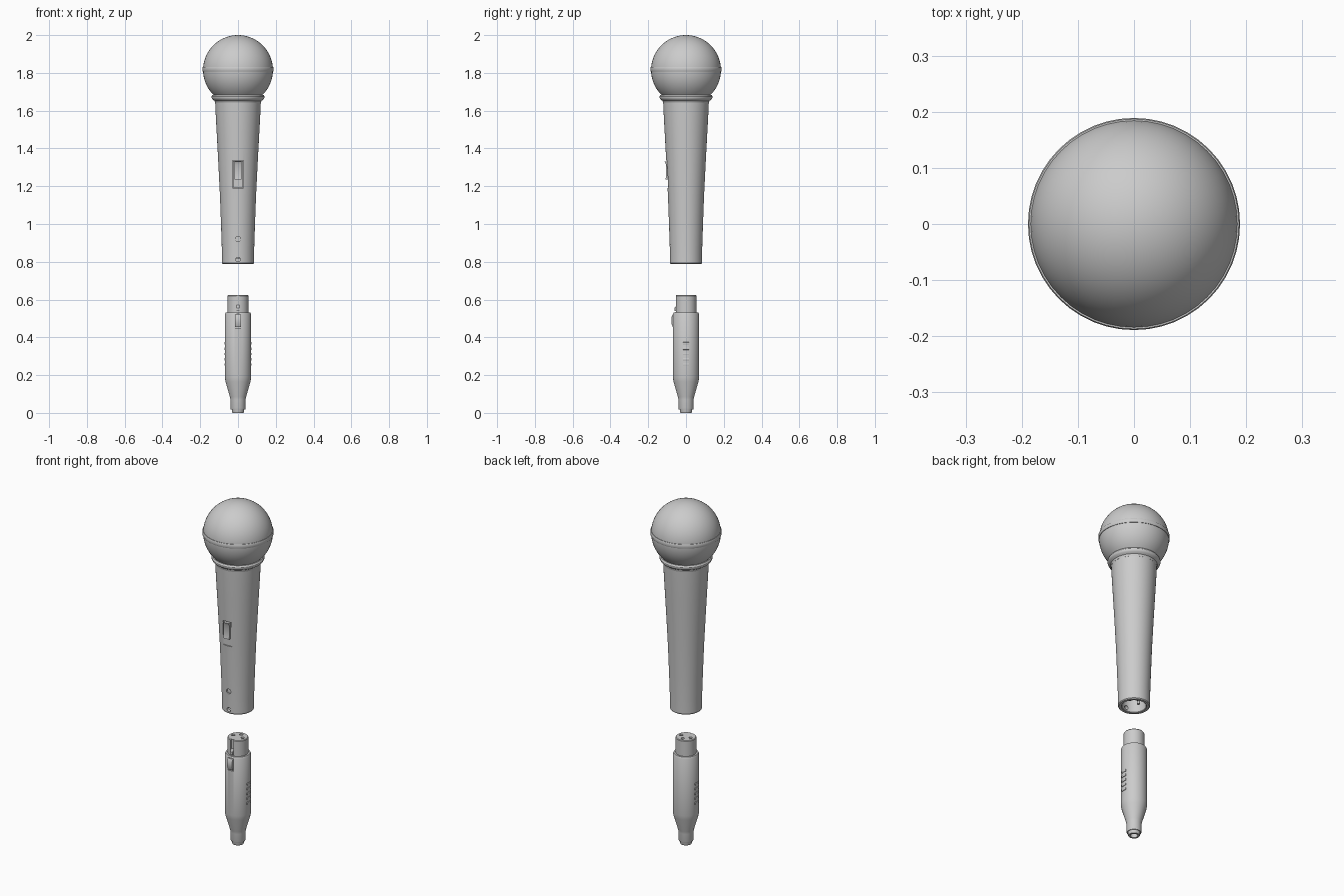
import bpy, bmesh, math
from mathutils import Matrix, Vector

if "Cube" in bpy.data.objects:
    bpy.data.objects.remove(bpy.data.objects["Cube"])


def finish(name, bm, angle=30):
    bmesh.ops.recalc_face_normals(bm, faces=bm.faces)
    me = bpy.data.meshes.new(name)
    bm.to_mesh(me)
    bm.free()
    ob = bpy.data.objects.new(name, me)
    bpy.context.collection.objects.link(ob)
    smooth(ob, angle)
    return ob


def smooth(ob, angle=30):
    bpy.ops.object.select_all(action='DESELECT')
    ob.select_set(True)
    bpy.context.view_layer.objects.active = ob
    bpy.ops.object.shade_smooth_by_angle(angle=math.radians(angle))


def lathe(name, profile, steps=48):
    """Revolve (radius, z) points around the z axis."""
    bm = bmesh.new()
    vs = [bm.verts.new((r, 0, z)) for r, z in profile]
    es = [bm.edges.new(p) for p in zip(vs, vs[1:])]
    bmesh.ops.spin(bm, geom=vs + es, cent=(0, 0, 0), axis=(0, 0, 1),
                   angle=math.tau, steps=steps)
    bmesh.ops.remove_doubles(bm, verts=bm.verts, dist=1e-5)
    return finish(name, bm)


def box(name, lo, hi, bevel=0.0):
    bm = bmesh.new()
    lo, hi = Vector(lo), Vector(hi)
    bmesh.ops.create_cube(bm, size=1, matrix=Matrix.Translation((lo + hi) / 2)
                          @ Matrix.Diagonal((*(hi - lo), 1)))
    if bevel:
        bmesh.ops.bevel(bm, geom=bm.edges[:], offset=bevel, segments=2,
                        profile=0.5, affect='EDGES')
    return finish(name, bm)


def rod(name, r, start, end, segs=16):
    bm = bmesh.new()
    a, b = Vector(start), Vector(end)
    rot = (b - a).to_track_quat('Z', 'Y').to_matrix().to_4x4()
    bmesh.ops.create_cone(bm, cap_ends=True, segments=segs, radius1=r, radius2=r,
                          depth=(b - a).length,
                          matrix=Matrix.Translation((a + b) / 2) @ rot)
    return finish(name, bm)


def side_wedge(name, outline, half_width):
    """Extrude a (y, z) outline across x."""
    bm = bmesh.new()
    f = bm.faces.new([bm.verts.new((-half_width, y, z)) for y, z in outline])
    ext = bmesh.ops.extrude_face_region(bm, geom=[f])['geom']
    bmesh.ops.translate(bm, vec=(2 * half_width, 0, 0),
                        verts=[v for v in ext if isinstance(v, bmesh.types.BMVert)])
    return finish(name, bm)


def cut(ob, cutters):
    for c in cutters:
        m = ob.modifiers.new('cut', 'BOOLEAN')
        m.operation, m.solver, m.object = 'DIFFERENCE', 'EXACT', c
        bpy.ops.object.select_all(action='DESELECT')
        bpy.context.view_layer.objects.active = ob
        ob.select_set(True)
        bpy.ops.object.modifier_apply(modifier=m.name)
        bpy.data.objects.remove(c)
    smooth(ob)


# Grille ball: upper and lower bowls with a band at the equator
R, C = 0.185, 1.815
ball = [(R * math.cos(math.radians(a)), C + R * math.sin(math.radians(a)))
        for a in range(-45, 91, 5)]
ball[-1] = (0, 2.0)
lathe("grille", [(0, ball[0][1])] + ball)
lathe("grille_band", [(0.18, 1.808), (0.187, 1.808), (0.189, 1.812),
                      (0.189, 1.828), (0.187, 1.832), (0.18, 1.832)])

# Collar under the grille
lathe("collar", [(0.0, 1.64), (0.121, 1.64), (0.124, 1.652), (0.136, 1.66),
                 (0.14, 1.668), (0.14, 1.676), (0.135, 1.684), (0.0, 1.684)])

# Tapered handle with a socket in its lower end
handle = lathe("handle", [
    (0, 0.96), (0.064, 0.96), (0.064, 0.792), (0.067, 0.789), (0.081, 0.789),
    (0.085, 0.794), (0.086, 0.88), (0.09, 1.0), (0.0955, 1.15), (0.104, 1.32),
    (0.112, 1.47), (0.118, 1.58), (0.121, 1.65), (0, 1.65)])
cut(handle, [
    box("switch_cutter", (-0.028, -0.2, 1.19), (0.028, -0.082, 1.335)),
    rod("screw_cutter", 0.014, (0, -0.2, 0.92), (0, -0.078, 0.92), 20),
    rod("lock_cutter", 0.012, (0, -0.2, 0.812), (0, -0.05, 0.812), 20)])

# Sliding switch
side_wedge("switch_slider", [(-0.08, 1.235), (-0.109, 1.235), (-0.106, 1.25),
                             (-0.106, 1.315), (-0.113, 1.33), (-0.08, 1.33)], 0.018)
box("switch_plate", (-0.027, -0.094, 1.192), (0.027, -0.08, 1.333))

# Three contact pins in the socket, matching holes in the plug
spots = [(0.03 * math.cos(math.radians(a)), 0.03 * math.sin(math.radians(a)))
         for a in (0, 90, 180)]
for i, (x, y) in enumerate(spots):
    rod(f"pin_{i + 1}", 0.008, (x, y, 0.815), (x, y, 0.965))

# Plug nose with contact holes and a key groove
nose = lathe("plug_nose", [(0, 0.5), (0.055, 0.5), (0.055, 0.62), (0.052, 0.624), (0, 0.624)])
cut(nose, [rod("hole_cutter", 0.01, (x, y, 0.55), (x, y, 0.7)) for x, y in spots]
    + [box("key_cutter", (-0.009, -0.1, 0.535), (0.009, -0.048, 0.7))])
side_wedge("latch_tooth", [(-0.045, 0.54), (-0.061, 0.54), (-0.061, 0.555),
                           (-0.05, 0.57), (-0.045, 0.57)], 0.007)

# Plug shell narrowing to the cable end, open at the bottom
shell = lathe("plug_shell", [
    (0, 0.06), (0.026, 0.06), (0.026, 0.02), (0.038, 0.018), (0.04, 0.024), (0.04, 0.07),
    (0.043, 0.085), (0.066, 0.165), (0.07, 0.19), (0.07, 0.522), (0.065, 0.532), (0, 0.532)])
cut(shell, [box("latch_cutter", (-0.018, -0.1, 0.45), (0.018, -0.06, 0.524))])
lathe("cable_grommet", [(0.02, 0.05), (0.02, 0.0), (0.03, 0.0), (0.033, 0.006),
                        (0.033, 0.05)], 32)

# Release latch
side_wedge("release_latch", [(-0.055, 0.455), (-0.07, 0.455), (-0.078, 0.475),
                             (-0.078, 0.505), (-0.07, 0.52), (-0.055, 0.52)], 0.016)

# Grip ribs on both sides of the plug
for side, s in (("left", -1), ("right", 1)):
    for i in range(5):
        z = 0.25 + i * 0.028
        box(f"grip_rib_{side}_{i + 1}", (s * 0.0675 - 0.005, -0.017, z),
            (s * 0.0675 + 0.005, 0.017, z + 0.012), 0.002)
